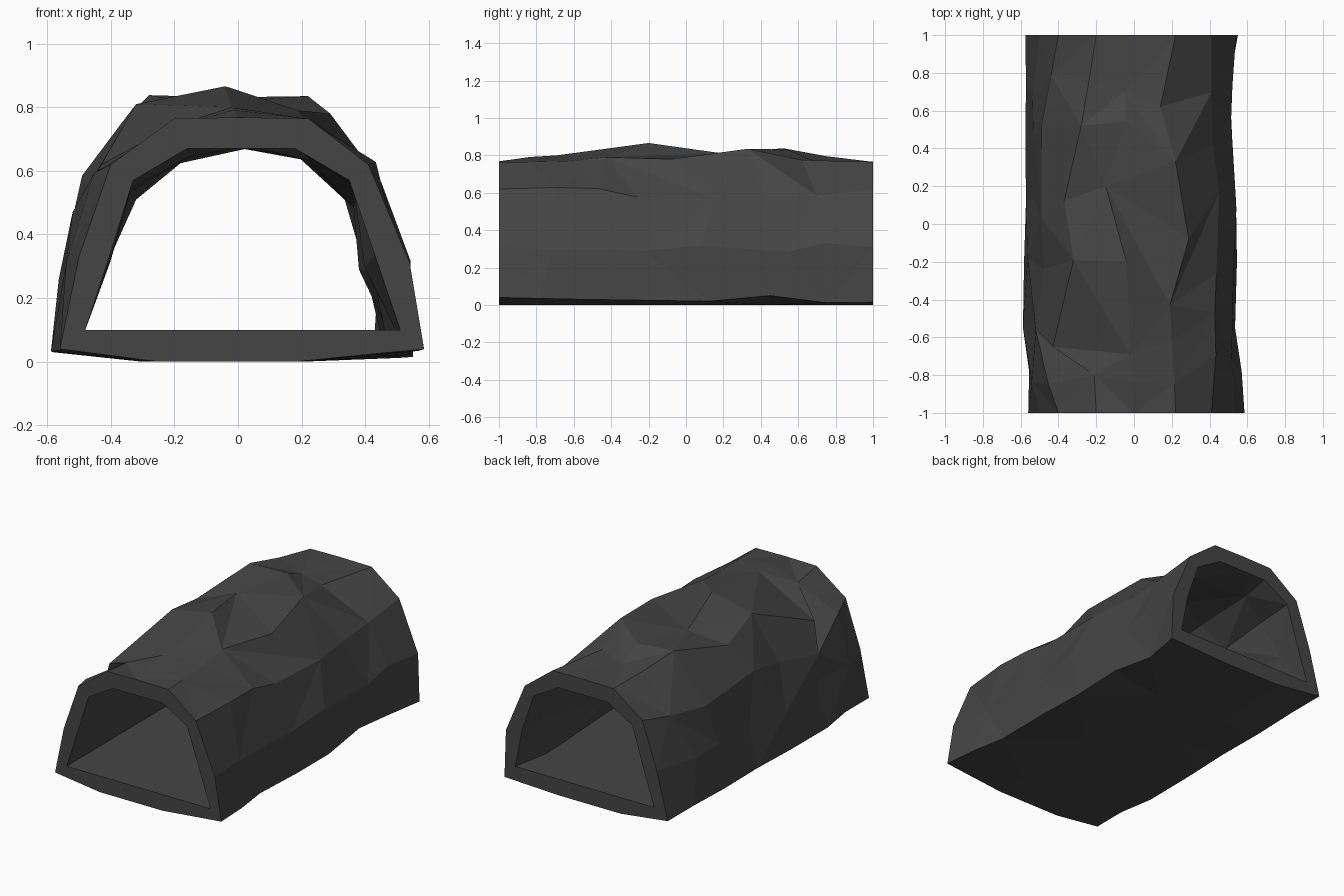
import bpy, bmesh, random

if "Cube" in bpy.data.objects:
    bpy.data.objects.remove(bpy.data.objects["Cube"])
random.seed(4)

rock = bpy.data.materials.new("dark_grey_rock")
rock.diffuse_color = (0.06, 0.06, 0.06, 1)
rock.use_nodes = True
rock.node_tree.nodes["Principled BSDF"].inputs["Base Color"].default_value = rock.diffuse_color

# Cross-sections (x, z): outer shell at the mouths and at the bulging middle
OUT_END = [(-.56, .04), (-.50, .33), (-.40, .62), (-.20, .765), (0, .768), (.22, .765),
           (.41, .62), (.54, .31), (.585, .04), (.18, 0), (-.25, 0)]
OUT_MID = [(-.58, .03), (-.56, .28), (-.49, .56), (-.31, .80), (-.04, .862), (.26, .80),
           (.43, .59), (.515, .30), (.545, .03), (.2, 0), (-.3, 0)]
# Bore at the mouths and in the middle
IN_END = [(-.48, .10), (-.40, .345), (-.33, .57), (-.16, .67), (.01, .67), (.18, .67),
          (.35, .57), (.43, .335), (.51, .10)]
IN_MID = [(-.48, .10), (-.41, .34), (-.345, .53), (-.21, .635), (0, .69), (.22, .64),
          (.345, .48), (.395, .28), (.45, .10)]
# y, blend to middle, left foot x, right foot x, right foot z
STATIONS = [(-1, 0, -.56, .585, .04), (-.78, .35, -.555, .57, .035), (-.55, .7, -.588, .535, .03),
            (-.2, 1, -.582, .545, .025), (.12, .85, -.572, .54, .02), (.45, .9, -.575, .52, .05),
            (.75, .25, -.572, .505, .012), (1, 0, -.575, .55, .015)]
# Landmark bumps: (station, profile point): position
BUMPS = {(1, 3): (-.21, -.80, .74), (2, 3): (-.43, -.65, .62), (2, 2): (-.52, -.56, .47),
         (2, 4): (-.02, -.69, .80), (2, 5): (.20, -.62, .77), (3, 5): (.19, -.43, .79),
         (3, 4): (-.04, -.2, .866), (3, 3): (-.32, -.19, .81), (4, 4): (-.15, .2, .81),
         (4, 5): (.29, -.08, .78), (5, 5): (.22, .33, .835), (5, 3): (-.28, .52, .838),
         (6, 5): (.14, .62, .775), (6, 4): (-.05, .70, .765), (4, 3): (-.37, .12, .745)}

bm = bmesh.new()


def ring(end, mid, st, outer):
    y, t, lx, rx, rz = st
    inside = abs(y) < 1
    verts = []
    for i, (a, b) in enumerate(zip(end, mid)):
        x, z, yy = a[0] + (b[0] - a[0]) * t, a[1] + (b[1] - a[1]) * t, y
        if i == 0 and outer:
            x = lx
        elif i == 8:
            x = rx if outer else rx - .075
            z = rz if outer else z
        elif inside and 0 < i < 8:
            # Rocky displacement, staggered along the tunnel
            yy += random.uniform(-.10, .10)
            x += random.uniform(-.025, .025)
            z += random.uniform(-.03, .03) if i in (1, 2, 6, 7) else random.uniform(-.022, .022)
        verts.append(bm.verts.new((x, yy, z)))
    return verts


outer = [ring(OUT_END, OUT_MID, s, True) for s in STATIONS]
inner = [ring(IN_END, IN_MID, s, False) for s in STATIONS]
for (r, i), co in BUMPS.items():
    outer[r][i].co = co


def skin(rings, flip):
    n = len(rings[0])
    for r, (p, q) in enumerate(zip(rings, rings[1:])):
        for i in range(n):
            j = (i + 1) % n
            quad = [p[i], p[j], q[j], q[i]]
            if flip:
                quad.reverse()
            k = (r + i) % 2       # alternate the diagonal
            for tri in ((0, 1, 2), (0, 2, 3)):
                bm.faces.new([quad[(c + k) % 4] for c in tri])


skin(outer, False)
skin(inner, True)

# Flat end rims joining shell and bore
for r in (0, -1):
    o, n = outer[r], inner[r]
    for i in range(8):
        bm.faces.new((o[i], o[i + 1], n[i + 1], n[i]))
    bm.faces.new((o[8], o[9], n[8]))
    bm.faces.new((o[9], o[10], n[0], n[8]))
    bm.faces.new((o[10], o[0], n[0]))
bmesh.ops.recalc_face_normals(bm, faces=bm.faces[:])

mesh = bpy.data.meshes.new("rock_tunnel")
bm.to_mesh(mesh)
bm.free()
mesh.materials.append(rock)
bpy.context.collection.objects.link(bpy.data.objects.new("rock_tunnel", mesh))
